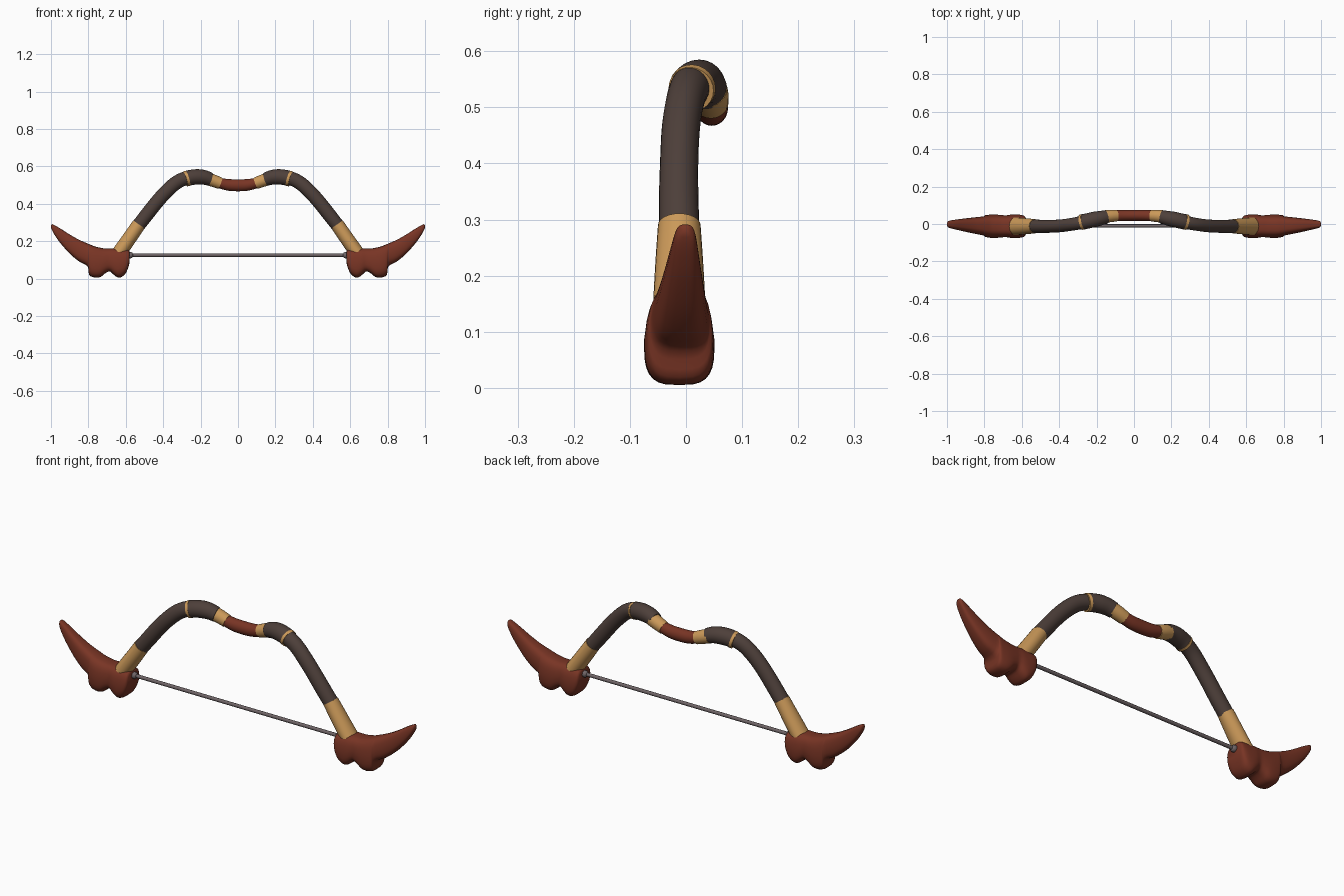
import bpy, bmesh, math
from mathutils import Vector

if "Cube" in bpy.data.objects:
    bpy.data.objects.remove(bpy.data.objects["Cube"])


def material(name, rgb):
    m = bpy.data.materials.new(name)
    m.diffuse_color = (*rgb, 1)
    m.use_nodes = True
    m.node_tree.nodes["Principled BSDF"].inputs["Base Color"].default_value = m.diffuse_color
    return m


RED = material("red_wood", (0.19, 0.035, 0.018))
TAN = material("tan_wrap", (0.60, 0.32, 0.10))
DARK = material("dark_wrap", (0.075, 0.05, 0.042))
GREY = material("string_grey", (0.16, 0.13, 0.135))


def spline(rows, steps):
    """Catmull-Rom interpolation of tuples of any width."""
    rows = [Vector(r) for r in rows]
    p = [2 * rows[0] - rows[1]] + rows + [2 * rows[-1] - rows[-2]]
    out = []
    for i in range(1, len(p) - 2):
        a, b, c, d = p[i - 1:i + 3]
        for s in range(steps):
            t = s / steps
            out.append(0.5 * (2 * b + (c - a) * t + (2 * a - 5 * b + 4 * c - d) * t * t
                              + (3 * b - a - 3 * c + d) * t ** 3))
    return out + [rows[-1]]


def loft(name, rings, mat, mirror=True):
    """Skin closed rings, cap both ends, optionally mirror across x."""
    bm = bmesh.new()
    vs = [[bm.verts.new(co) for co in ring] for ring in rings]
    n = len(vs[0])
    for a, b in zip(vs, vs[1:]):
        for i in range(n):
            bm.faces.new((a[i], a[(i + 1) % n], b[(i + 1) % n], b[i]))
    bm.faces.new(vs[0][::-1])
    bm.faces.new(vs[-1])
    bmesh.ops.recalc_face_normals(bm, faces=bm.faces)
    me = bpy.data.meshes.new(name)
    bm.to_mesh(me)
    bm.free()
    ob = bpy.data.objects.new(name, me)
    bpy.context.collection.objects.link(ob)
    me.materials.append(mat)
    if mirror:
        ob.modifiers.new("mirror", 'MIRROR').use_mirror_merge = False
    bpy.ops.object.select_all(action='DESELECT')
    ob.select_set(True)
    bpy.context.view_layer.objects.active = ob
    bpy.ops.object.shade_smooth_by_angle(angle=math.radians(40))
    return ob


def tube(name, rows, mat, mirror=True, steps=4, sides=24):
    """rows: x, y, z, in-plane radius, depth radius."""
    pts = spline(rows, steps)
    rings = []
    for i, p in enumerate(pts):
        c = Vector(p[:3])
        t = (Vector(pts[min(i + 1, len(pts) - 1)][:3]) - Vector(pts[max(i - 1, 0)][:3])).normalized()
        n = t.cross(Vector((0, 1, 0))).normalized()
        b = n.cross(t)
        rings.append([c + n * p[3] * math.cos(k * math.tau / sides) + b * p[4] * math.sin(k * math.tau / sides)
                      for k in range(sides)])
    return loft(name, rings, mat, mirror)


# central grip and its wraps
tube("grip", [(-.095, .045, .51, .028, .029), (-.05, .046, .501, .031, .029), (0, .046, .499, .032, .029),
              (.05, .046, .501, .031, .029), (.095, .045, .51, .028, .029)], RED, mirror=False)
tube("grip_wrap", [(.093, .045, .509, .031, .031), (.125, .043, .521, .033, .033),
                   (.16, .039, .533, .034, .034)], TAN)
tube("collar", [(.148, .038, .531, .036, .036), (.18, .031, .541, .039, .039), (.215, .024, .544, .041, .041),
                (.25, .016, .541, .041, .041), (.274, .011, .535, .041, .041)], DARK)
tube("collar_ring", [(.270, .012, .536, .042, .042), (.283, .009, .532, .041, .041)], TAN, steps=1)

# curved limbs with flared tan sockets
tube("limb", [(.25, .013, .541, .037, .035), (.29, .006, .533, .037, .035), (.335, -.002, .509, .037, .034),
              (.385, -.009, .464, .037, .034), (.435, -.012, .408, .037, .034),
              (.485, -.013, .345, .037, .035), (.536, -.012, .28, .036, .036)], DARK)
tube("limb_socket", [(.53, -.012, .290, .037, .038), (.58, -.012, .217, .038, .043),
                     (.645, -.012, .125, .039, .048)], TAN)

# horn ends with two lobes below: x, z top, z bottom, half depth
head = [(.580, .145, .085, .046), (.587, .154, .058, .055), (.605, .158, .022, .061), (.635, .16, .005, .063),
        (.66, .161, .017, .062), (.685, .161, .038, .058), (.71, .161, .028, .060), (.735, .165, .009, .062),
        (.765, .172, .006, .062), (.795, .184, .019, .058), (.805, .188, .066, .051), (.85, .208, .092, .044),
        (.90, .236, .134, .036), (.95, .268, .190, .027), (.98, .285, .233, .021), (.994, .291, .258, .016),
        (1.0, .286, .273, .007)]


def superellipse(v, e):
    return math.copysign(abs(v) ** e, v)


rings = []
for x, top, bottom, half in spline(head, 3):
    mid, h = (top + bottom) / 2, (top - bottom) / 2
    ring = []
    for k in range(28):
        a = k * math.tau / 28
        cy, sz = superellipse(math.cos(a), .62), superellipse(math.sin(a), .62)
        taper = 1 - .14 * max(sz, 0)
        ring.append(Vector((x, -.012 * min(1, (1.02 - x) / .25) + half * cy * taper, mid + h * sz)))
    rings.append(ring)
loft("horn_end", rings, RED)

# bowstring with end beads
tube("bowstring", [(-.60, -.01, .125, .009, .009), (.60, -.01, .125, .009, .009)], GREY,
     mirror=False, steps=1, sides=12)
tube("string_bead", [(.562, -.01, .125, .008, .008), (.566, -.01, .125, .014, .014),
                     (.577, -.01, .125, .017, .017), (.592, -.01, .125, .014, .014)], GREY, steps=2, sides=16)
